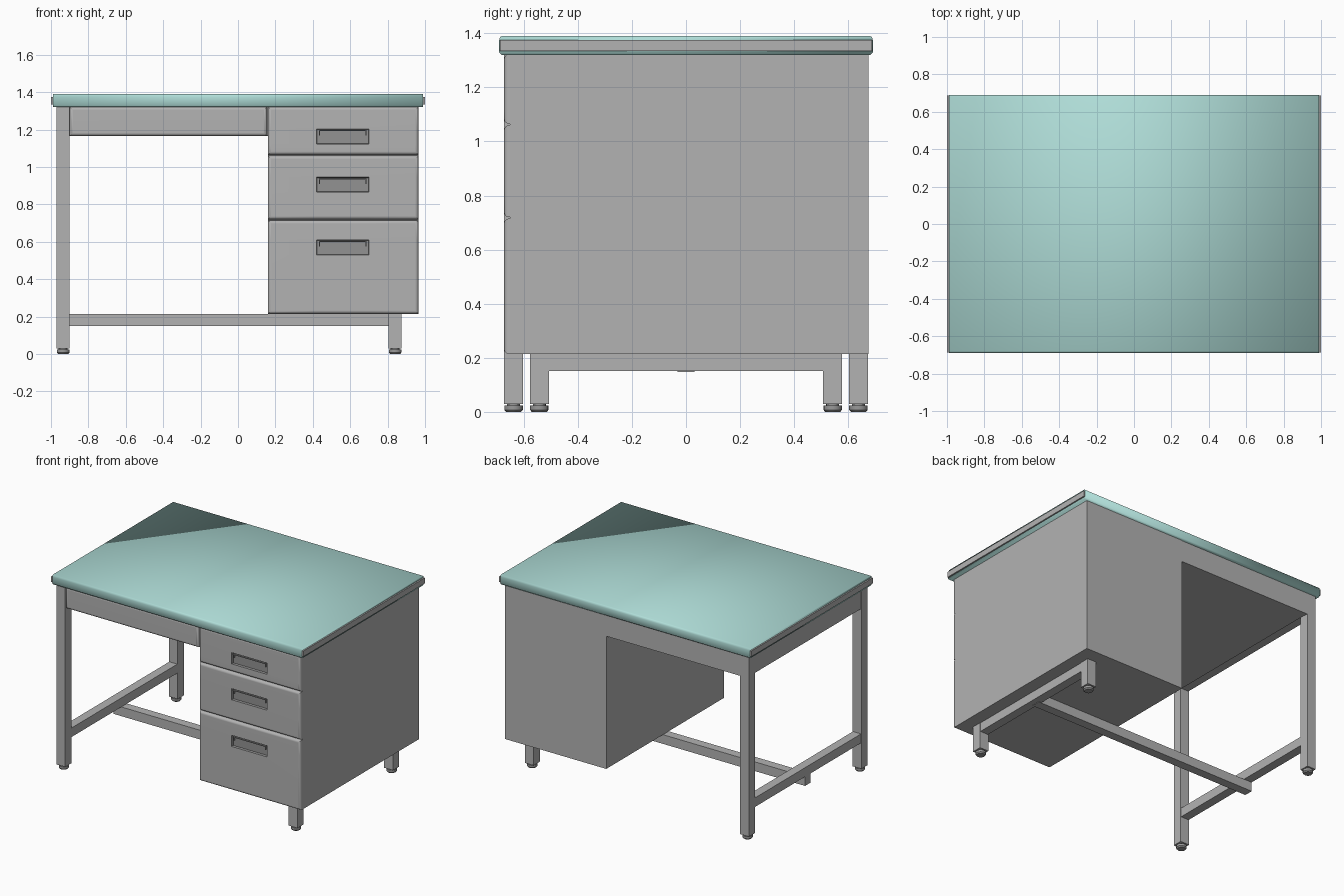
import bpy, bmesh, math
from mathutils import Vector

if "Cube" in bpy.data.objects:
    bpy.data.objects.remove(bpy.data.objects["Cube"], do_unlink=True)


def material(name, rgb):
    m = bpy.data.materials.new(name)
    m.use_nodes = True
    col = (*rgb, 1.0)
    m.diffuse_color = col
    m.node_tree.nodes["Principled BSDF"].inputs["Base Color"].default_value = col
    m.node_tree.nodes["Principled BSDF"].inputs["Roughness"].default_value = 0.6
    return m


GREY = material("painted_grey", (0.45, 0.45, 0.45))
DARK = material("recess_grey", (0.29, 0.29, 0.29))
FOOT = material("foot_grey", (0.32, 0.32, 0.32))
TEAL = material("pale_teal", (0.434, 0.73, 0.69))


def finish(name, bm, mats, smooth=False):
    bmesh.ops.recalc_face_normals(bm, faces=bm.faces[:])
    mesh = bpy.data.meshes.new(name)
    bm.to_mesh(mesh)
    bm.free()
    for m in mats:
        mesh.materials.append(m)
    mesh.polygons.foreach_set("use_smooth", [smooth] * len(mesh.polygons))
    ob = bpy.data.objects.new(name, mesh)
    bpy.context.collection.objects.link(ob)
    return ob


def box_bm(x0, x1, y0, y1, z0, z1):
    bm = bmesh.new()
    bmesh.ops.create_cube(bm, size=1)
    for v in bm.verts:
        v.co = Vector(((x0 + x1) / 2 + v.co.x * (x1 - x0),
                       (y0 + y1) / 2 + v.co.y * (y1 - y0),
                       (z0 + z1) / 2 + v.co.z * (z1 - z0)))
    return bm


def box(name, *dims, mat=GREY):
    return finish(name, box_bm(*dims), [mat])


def rounded_front(name, x0, x1, z0, z1, pocket=None):
    """Drawer front with rounded front edges and an optional sunken grip."""
    y0, y1, r = -0.672, -0.648, 0.018
    bm = box_bm(x0, x1, y0, y1, z0, z1)
    edges = [e for e in bm.edges if all(v.co.y < y0 + 1e-4 for v in e.verts)]
    bmesh.ops.bevel(bm, geom=edges, offset=r, segments=4, profile=0.5, affect='EDGES')
    if pocket:
        px0, px1, pz0, pz1 = pocket
        for co, no in (((px0, 0, 0), (1, 0, 0)), ((px1, 0, 0), (1, 0, 0)),
                       ((0, 0, pz0), (0, 0, 1)), ((0, 0, pz1), (0, 0, 1))):
            bmesh.ops.bisect_plane(bm, geom=bm.verts[:] + bm.edges[:] + bm.faces[:],
                                   plane_co=co, plane_no=no)
        bm.normal_update()
        hit = []
        for f in bm.faces:
            c = f.calc_center_median()
            if f.normal.y < -0.99 and px0 < c.x < px1 and pz0 < c.z < pz1:
                hit.append(f)
        ring = bmesh.ops.inset_region(bm, faces=hit, thickness=0.004, depth=-0.015)
        for f in hit + ring["faces"]:
            f.material_index = 1
    ob = finish(name, bm, [GREY, DARK], smooth=True)
    for e in ob.data.edges:
        a, b = (ob.data.vertices[i].co for i in e.vertices)
        if pocket and min(a.y, b.y) > y0 + 0.01 and max(a.y, b.y) < y1 - 0.001:
            e.use_edge_sharp = False
    bpy.context.view_layer.objects.active = ob
    ob.select_set(True)
    bpy.ops.object.shade_smooth_by_angle(angle=math.radians(40))
    ob.select_set(False)
    wn = ob.modifiers.new("flat_centre", 'WEIGHTED_NORMAL')
    wn.keep_sharp = True
    return ob


# Worktop: soft slab with rounded long edges
profile = [(-0.682, 1.32), (-0.69, 1.328), (-0.69, 1.375), (-0.687, 1.385), (-0.68, 1.39)]
profile += [(-y, z) for y, z in reversed(profile)]
bm = bmesh.new()
face = bm.faces.new([bm.verts.new((-0.99, y, z)) for y, z in profile])
ext = bmesh.ops.extrude_face_region(bm, geom=[face])
bmesh.ops.translate(bm, vec=(1.98, 0, 0),
                    verts=[g for g in ext["geom"] if isinstance(g, bmesh.types.BMVert)])
finish("worktop", bm, [TEAL], smooth=True)

# Edge trims on the two short ends of the worktop
for side, s in (("left", 1), ("right", -1)):
    xa, xb = sorted((s * 0.985, s * 1.0))
    box(f"{side}_edge_trim", xa, xb, -0.688, 0.688, 1.335, 1.375)

# Drawer cabinet with three fronts
box("cabinet", 0.16, 0.965, -0.65, 0.675, 0.215, 1.322)
for name, z0, z1, g0, g1 in (("bottom", 0.215, 0.715, 0.53, 0.61),
                             ("middle", 0.72, 1.06, 0.865, 0.945),
                             ("top", 1.065, 1.322, 1.122, 1.203)):
    rounded_front(f"{name}_drawer_front", 0.16, 0.965, z0, z1, (0.42, 0.70, g0, g1))
    # Grip lip along the top of the recess, with short turned-down ends
    box(f"{name}_grip_lip", 0.432, 0.688, -0.672, -0.657, g1 - 0.012, g1 - 0.006, mat=DARK)
    for end, x in (("right", 0.432), ("left", 0.682)):
        box(f"{name}_grip_{end}_end", x, x + 0.006, -0.668, -0.657, g1 - 0.035, g1 - 0.006, mat=DARK)

# Wide pencil drawer, its case and the side rail under the worktop
rounded_front("pencil_drawer_front", -0.90, 0.155, 1.165, 1.322)
box("pencil_drawer_case", -0.90, 0.16, -0.65, 0.655, 1.168, 1.322)
box("back_apron", -0.90, 0.16, 0.645, 0.672, 1.165, 1.322)
box("side_apron", -0.965, -0.90, -0.61, 0.61, 1.175, 1.322)


# Legs with round levelling feet
def leg(name, x0, y0, top):
    w = 0.07
    box(name, x0, x0 + w, y0, y0 + w, 0.03, top)
    bm = bmesh.new()
    for r1, r2, z0, z1 in ((0.027, 0.034, 0.0, 0.008), (0.034, 0.034, 0.008, 0.024),
                           (0.024, 0.024, 0.024, 0.032)):
        made = bmesh.ops.create_cone(bm, cap_ends=True, segments=16,
                                     radius1=r1, radius2=r2, depth=z1 - z0)
        bmesh.ops.translate(bm, verts=made["verts"],
                            vec=(x0 + w / 2, y0 + w / 2, (z0 + z1) / 2))
    ob = finish(name + "_foot", bm, [FOOT], smooth=True)
    bpy.context.view_layer.objects.active = ob
    ob.select_set(True)
    bpy.ops.object.shade_smooth_by_angle(angle=math.radians(35))
    ob.select_set(False)


for end, s in (("front", -1), ("back", 1)):
    leg(f"right_{end}_leg", -0.97, s * 0.637 - 0.035, 1.322)
    leg(f"left_{end}_leg", 0.805, s * 0.542 - 0.035, 0.217)

# Cross rails and the long stretcher joining them
box("right_cross_rail", -0.967, -0.903, -0.605, 0.605, 0.215, 0.28)
box("left_cross_rail", 0.808, 0.872, -0.51, 0.51, 0.152, 0.216)
box("stretcher", -0.967, 0.83, -0.032, 0.032, 0.149, 0.215)
